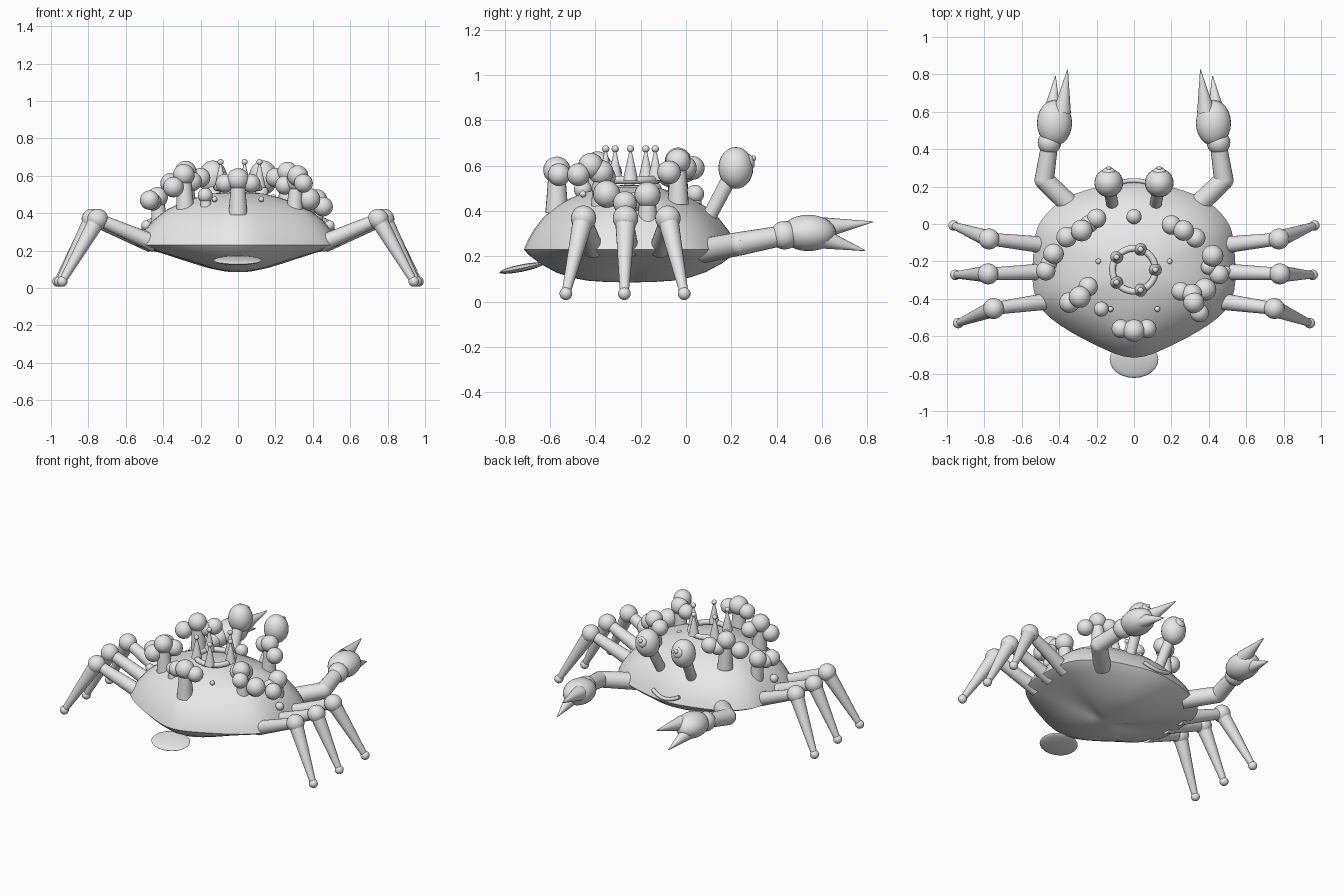
import bpy, bmesh, math
from mathutils import Vector, Matrix

if "Cube" in bpy.data.objects:
    bpy.data.objects.remove(bpy.data.objects["Cube"])

shell = bpy.data.materials.new("light_grey")
shell.diffuse_color = (0.8, 0.8, 0.8, 1)
shell.use_nodes = True
shell.node_tree.nodes["Principled BSDF"].inputs["Base Color"].default_value = shell.diffuse_color


def finish(name, bm, angle=40):
    bmesh.ops.recalc_face_normals(bm, faces=bm.faces)
    me = bpy.data.meshes.new(name)
    bm.to_mesh(me)
    bm.free()
    me.materials.append(shell)
    ob = bpy.data.objects.new(name, me)
    bpy.context.collection.objects.link(ob)
    bpy.ops.object.select_all(action='DESELECT')
    ob.select_set(True)
    bpy.context.view_layer.objects.active = ob
    bpy.ops.object.shade_smooth_by_angle(angle=math.radians(angle))
    return ob


def ball(name, c, r, tilt=0):
    r = (r, r, r) if isinstance(r, (int, float)) else r
    bm = bmesh.new()
    m = Matrix.Translation(c) @ Matrix.Rotation(tilt, 4, 'X') @ Matrix.Diagonal((*r, 1))
    bmesh.ops.create_uvsphere(bm, u_segments=24, v_segments=14, radius=1, matrix=m)
    return finish(name, bm)


def rod(name, a, b, r1, r2):
    a, b = Vector(a), Vector(b)
    d = b - a
    bm = bmesh.new()
    m = Matrix.Translation((a + b) / 2) @ d.to_track_quat('Z', 'Y').to_matrix().to_4x4()
    bmesh.ops.create_cone(bm, cap_ends=True, segments=20, radius1=r1, radius2=r2,
                          depth=d.length, matrix=m)
    return finish(name, bm)


def tube(name, pts, r, closed=False):
    cu = bpy.data.curves.new(name, 'CURVE')
    cu.dimensions = '3D'
    cu.bevel_depth = r
    cu.bevel_resolution = 3
    cu.use_fill_caps = True
    sp = cu.splines.new('POLY')
    sp.points.add(len(pts) - 1)
    for p, q in zip(sp.points, pts):
        p.co = (*q, 1)
    sp.use_cyclic_u = closed
    cu.materials.append(shell)
    ob = bpy.data.objects.new(name, cu)
    bpy.context.collection.objects.link(ob)


# carapace: rounded outline lofted up to a dome and down to a keel
CY = -0.25
half = [(0, .23), (.15, .21), (.36, .14), (.495, .02), (.535, -.12),
        (.535, -.36), (.45, -.5), (.22, -.64), (0, -.715)]
loop = half + [(-x, y) for x, y in half[-2:0:-1]]
n = len(loop)
outline = []
for i in range(n):
    p0, p1, p2, p3 = (Vector(loop[(i + k) % n]) for k in (-1, 0, 1, 2))
    for s in range(4):
        t = s / 4
        outline.append(0.5 * (2 * p1 + (p2 - p0) * t + (2 * p0 - 5 * p1 + 4 * p2 - p3) * t * t
                              + (3 * p1 - p0 - 3 * p2 + p3) * t ** 3))
top = [(.12, .513), (.25, .505), (.4, .485), (.55, .458), (.7, .42), (.82, .37),
       (.91, .315), (.97, .265), (1, .23)]
under = [(.96, None), (.85, None), (.7, None), (.55, None), (.4, None), (.2, None)]
bm = bmesh.new()
rings = []
for t, z in top + under:
    ring = []
    for p in outline:
        d = Vector((p.x, p.y - CY))
        lengthwise = (d.y / d.length) ** 2
        h = z if z is not None else .085 + .14 * t ** (1 + 2.2 * lengthwise)
        ring.append(bm.verts.new((d.x * t, CY + d.y * t, h)))
    rings.append(ring)
m = len(outline)
for a, b in zip(rings, rings[1:]):
    for i in range(m):
        j = (i + 1) % m
        bm.faces.new((a[i], a[j], b[j], b[i]))
for ring, z in ((rings[0], .515), (rings[-1], .085)):
    tip = bm.verts.new((0, CY, z))
    for i in range(m):
        bm.faces.new((ring[i], ring[(i + 1) % m], tip))
finish("carapace", bm)

# tail flap and smiling mouth
ball("tail_flap", (0, -.725, .148), (.13, .1, .016), .2)
tube("mouth", [(.1 * s, .232 - .018 * s * s, .25 + .03 * s * s)
               for s in [k / 6 - 1 for k in range(13)]], .012)

# paired limbs and eyes
legs = [((.46, -.115, .235), (.775, -.08, .368), (.965, -.008, .035)),
        ((.46, -.255, .235), (.78, -.267, .368), (.955, -.272, .035)),
        ((.44, -.41, .235), (.75, -.452, .368), (.94, -.53, .035))]
for side, s in (("left", -1), ("right", 1)):
    def at(p):
        return (p[0] * s, p[1], p[2])
    for i, (hip, knee, foot) in enumerate(legs):
        tag = f"{side}_{i + 1}"
        rod("upper_leg_" + tag, at(hip), at(knee), .046, .033)
        ball("knee_" + tag, at(knee), .056)
        rod("lower_leg_" + tag, at(knee), at(foot), .046, .019)
        ball("foot_" + tag, at(foot), .028)
    # claw arm
    rod("upper_arm_" + side, at((.32, .08, .225)), at((.48, .235, .255)), .055, .052)
    ball("elbow_" + side, at((.48, .235, .255)), .052)
    rod("forearm_" + side, at((.48, .235, .255)), at((.452, .42, .29)), .052, .045)
    ball("wrist_" + side, at((.452, .435, .293)), .063)
    ball("palm_" + side, at((.425, .54, .303)), (.094, .122, .08))
    rod("upper_pincer_" + side, at((.385, .60, .325)), at((.355, .825, .352)), .048, .002)
    rod("lower_pincer_" + side, at((.44, .59, .282)), at((.42, .79, .225)), .048, .002)
    # eye
    rod("eye_stalk_" + side, at((.115, .1, .37)), at((.132, .195, .55)), .032, .034)
    ball("eye_" + side, at((.135, .22, .59)), (.077, .077, .092))
    ball("pupil_" + side, at((.135, .28, .618)), (.035, .022, .035), .3)
    ball("glint_" + side, at((.135, .297, .632)), .013)
    # small warts on the shell
    for k, (p, r) in enumerate((((.49, -.25, .335), .027), ((.19, -.2, .487), .015),
                                ((.125, -.455, .475), .015))):
        ball(f"wart_{side}_{k + 1}", at(p), r)

# coral growths: stalk, then buds
clusters = {
    "rear": [(0, -.57, .58, .06), (-.07, -.56, .56, .05), (.07, -.56, .56, .05)],
    "left_front": [(-.28, -.035, .622, .058), (-.2, .03, .59, .052), (-.24, 0, .575, .048),
                   (-.36, -.07, .56, .055)],
    "left_middle": [(-.43, -.16, .485, .055), (-.455, -.21, .46, .045), (-.472, -.25, .47, .052)],
    "left_rear": [(-.29, -.39, .605, .058), (-.345, -.42, .54, .055), (-.245, -.335, .57, .052)],
    "right_front": [(.265, -.035, .62, .055), (.2, -.005, .59, .052), (.33, -.075, .57, .052)],
    "right_middle": [(.42, -.17, .47, .058), (.455, -.27, .435, .052), (.4, -.23, .44, .042)],
    "right_rear": [(.31, -.375, .57, .055), (.38, -.35, .475, .06), (.25, -.36, .55, .05),
                   (.32, -.42, .6, .056), (.35, -.475, .56, .05)],
    "front_single": [(0, .04, .475, .04)],
    "rear_single": [(-.175, -.455, .495, .04)],
}
for name, buds in clusters.items():
    x, y, z, r = buds[0]
    rod("coral_stalk_" + name, (x * .97, y, z - .19 if r > .05 else z - .08), (x, y, z),
        r * .85, r * .6)
    for k, (x, y, z, r) in enumerate(buds):
        ball(f"coral_bud_{name}_{k + 1}", (x, y, z), r)

# crown: ring with five ball-tipped spikes
ring = [(.115 * math.cos(a), -.245 + .115 * math.sin(a), .537)
        for a in [math.tau * k / 40 for k in range(40)]]
tube("crown_ring", ring, .018, True)
for k in range(5):
    x, y, z = ring[k * 8]
    rod(f"crown_spike_{k + 1}", (x, y, .535), (x, y, .67), .034, .004)
    ball(f"crown_tip_{k + 1}", (x, y, .674), .016)
